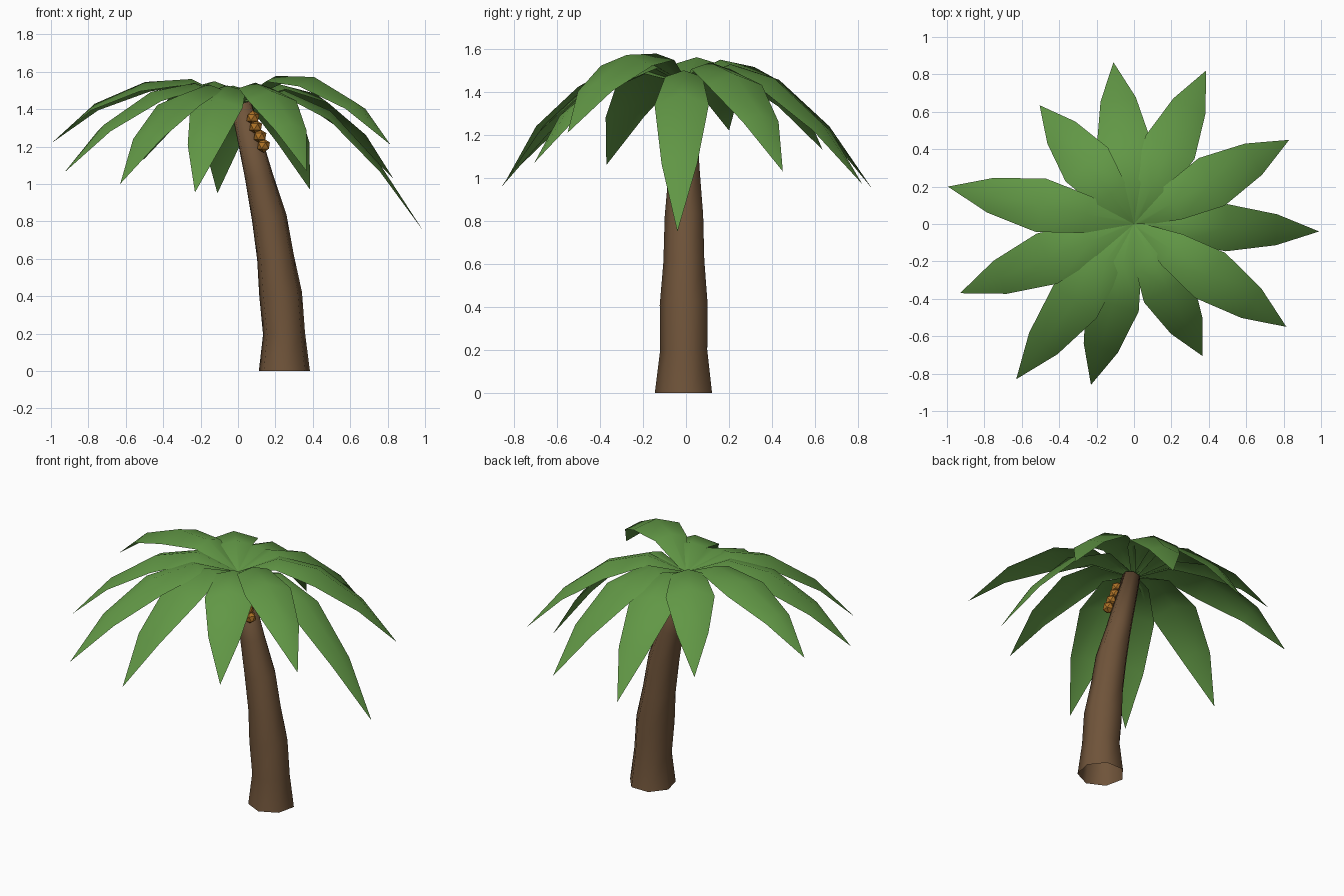
import bpy, bmesh, math
from mathutils import Vector, Matrix

if "Cube" in bpy.data.objects:
    bpy.data.objects.remove(bpy.data.objects["Cube"])


def material(name, rgb):
    m = bpy.data.materials.new(name)
    m.diffuse_color = (*rgb, 1)
    m.use_nodes = True
    m.node_tree.nodes["Principled BSDF"].inputs["Base Color"].default_value = m.diffuse_color
    return m


def make_object(name, bm, mat, smooth):
    for f in bm.faces:
        f.smooth = smooth
    me = bpy.data.meshes.new(name)
    bm.to_mesh(me)
    bm.free()
    me.materials.append(mat)
    ob = bpy.data.objects.new(name, me)
    bpy.context.collection.objects.link(ob)
    return ob


bark = material("bark", (0.16, 0.088, 0.042))
green = material("leaf_green", (0.12, 0.31, 0.06))
orange = material("fruit_orange", (0.42, 0.17, 0.02))

# Trunk: seven-sided leaning tube, rings given as (x, z, radius)
RINGS = [(0.248, 0, 0.14), (0.246, 0.2, 0.115), (0.228, 0.41, 0.117), (0.2, 0.61, 0.1),
         (0.167, 0.82, 0.094), (0.112, 1.04, 0.075), (0.015, 1.43, 0.055)]
SIDES = 7
bm = bmesh.new()
loops = []
for i, (x, z, r) in enumerate(RINGS):
    tilt = 0.25 * min(1, z)
    loop = []
    for k in range(SIDES):
        a = -math.pi / 2 + 2 * math.pi * k / SIDES
        dx = r * math.cos(a)
        loop.append(bm.verts.new((x + dx, -0.005 + r * math.sin(a), z + dx * tilt)))
    loops.append(loop)
for a, b in zip(loops, loops[1:]):
    for k in range(SIDES):
        n = (k + 1) % SIDES
        bm.faces.new((a[k], a[n], b[n], b[k]))
bm.faces.new(loops[-1])
make_object("trunk", bm, bark, True)

# Fronds: one folded strip per tip position (x, y, z, extra lift)
TIPS = [(0.99, -0.04, 0.75, 0), (0.83, 0.45, 1.03, 0), (0.385, 0.82, 0.97, 0),
        (-0.11, 0.865, 0.95, 0), (-0.505, 0.635, 1.13, 0), (-0.995, 0.2, 1.22, 0),
        (-0.93, -0.37, 1.06, 0), (-0.63, -0.83, 1.0, 0), (-0.23, -0.86, 0.955, 0),
        (0.365, -0.705, 1.07, 0), (0.815, -0.55, 1.21, 0.03)]


def frond(index, tx, ty, tz, lift):
    d = tz - 0.75
    # stations along the midrib: (fraction, height, half width, edge drop)
    stations = [(0, 1.44, 0.015, 0.005),
                (0.25, 1.50 + 0.13 * d + lift * 0.6, 0.1, 0.03),
                (0.5, 1.39 + 0.33 * d + lift, 0.145, 0.05),
                (0.77, 1.10 + 0.70 * d + lift * 0.5, 0.095, 0.035)]
    side = Vector((-ty, tx, 0)).normalized()
    if index == 0:
        side *= 0.87
    bm = bmesh.new()
    rows = []
    for t, z, w, drop in stations:
        mid = Vector((tx * t, ty * t, z))
        low = Vector((0, 0, -drop))
        rows.append([bm.verts.new(p) for p in (mid - side * w + low, mid, mid + side * w + low)])
    for a, b in zip(rows, rows[1:]):
        for k in range(2):
            bm.faces.new((a[k], b[k], b[k + 1], a[k + 1]))
    tip = bm.verts.new((tx, ty, tz))
    for k in range(2):
        bm.faces.new((rows[-1][k], tip, rows[-1][k + 1]))
    make_object(f"frond_{index + 1}", bm, green, True)


for i, t in enumerate(TIPS):
    frond(i, *t)

# Fruits: a hanging row of small faceted balls beside the trunk
FRUITS = [(0.08, -0.06, 1.355), (0.095, -0.062, 1.305), (0.118, -0.066, 1.255), (0.137, -0.07, 1.205)]
for i, p in enumerate(FRUITS):
    bm = bmesh.new()
    bmesh.ops.create_icosphere(bm, subdivisions=1, radius=0.038, matrix=Matrix.Translation(p))
    make_object(f"fruit_{i + 1}", bm, orange, False)
